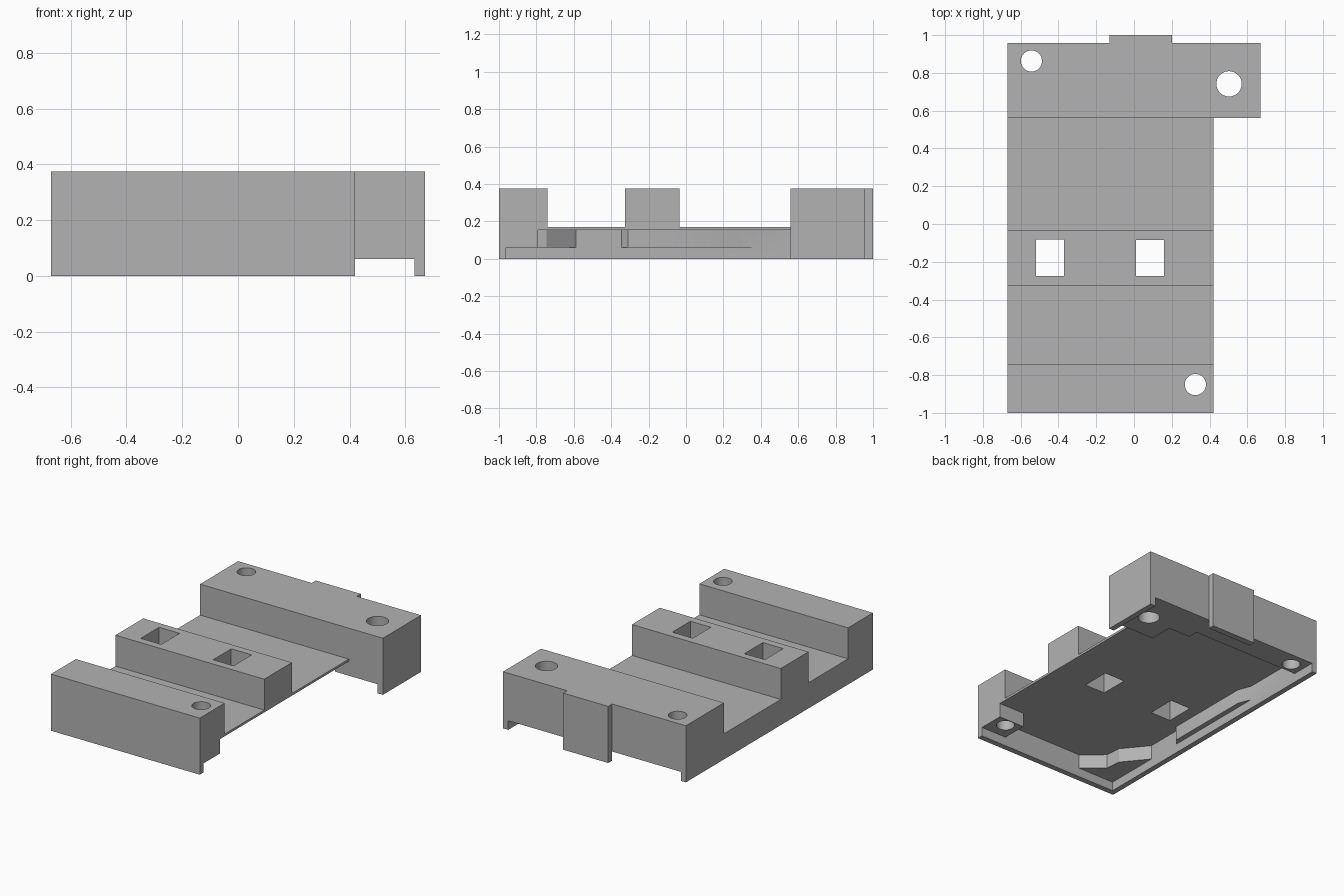
import bpy, bmesh, math

default = bpy.data.objects.get("Cube")
if default:
    bpy.data.objects.remove(default)

GREY = (0.45, 0.45, 0.45, 1.0)
grey = bpy.data.materials.new("plain grey")
grey.use_nodes = True
grey.diffuse_color = GREY
grey.node_tree.nodes["Principled BSDF"].inputs["Base Color"].default_value = GREY


def extrude(name, points, direction):
    """Prism from a closed outline, extruded along a direction."""
    bm = bmesh.new()
    face = bm.faces.new([bm.verts.new(p) for p in points])
    grown = bmesh.ops.extrude_face_region(bm, geom=[face])
    top = [v for v in grown["geom"] if isinstance(v, bmesh.types.BMVert)]
    bmesh.ops.translate(bm, vec=direction, verts=top)
    bmesh.ops.recalc_face_normals(bm, faces=bm.faces)
    mesh = bpy.data.meshes.new(name)
    bm.to_mesh(mesh)
    bm.free()
    mesh.materials.append(grey)
    obj = bpy.data.objects.new(name, mesh)
    bpy.context.collection.objects.link(obj)
    return obj


def upright(name, outline, z0, z1):
    return extrude(name, [(x, y, z0) for x, y in outline], (0, 0, z1 - z0))


def rect(x0, x1, y0, y1):
    return [(x0, y0), (x1, y0), (x1, y1), (x0, y1)]


def circle(x, y, r, n=48):
    return [(x + r * math.cos(i * math.tau / n), y + r * math.sin(i * math.tau / n))
            for i in range(n)]


FLOOR, TOP, LEDGE, CEILING = 0.17, 0.375, 0.06, 0.155
LEFT, RIGHT, EDGE, BACK = -0.67, 0.67, 0.42, 0.958
INNER = LEFT + 0.036

# Side profile: thin deck with three raised cross ribs
profile = [(-1, 0), (1, 0), (1, TOP), (0.56, TOP), (0.56, FLOOR), (-0.035, FLOOR),
           (-0.035, TOP), (-0.325, TOP), (-0.325, FLOOR), (-0.74, FLOOR),
           (-0.74, TOP), (-1, TOP)]
body = extrude("base_plate", [(LEFT, y, z) for y, z in profile], (RIGHT - LEFT, 0, 0))

# Shallow recess, open to the right and the back, closed at the back tab
shallow = [(INNER, -0.962), (0.8, -0.962), (0.8, 0.5), (0.632, 0.5), (0.632, 1.1),
           (0.21, 1.1), (0.21, BACK), (-0.14, BACK), (-0.14, 1.1), (INNER, 1.1)]

# Deep recess that leaves ledges round the screw holes
deep = [(0.8, -0.79), (0.23, -0.79), (0.23, -0.962), (-0.365, -0.962), (-0.495, -0.85),
        (-0.505, -0.745), (INNER, -0.587), (INNER, -0.345), (-0.6, -0.31),
        (-0.6, 0.286), (INNER, 0.37), (INNER, 0.79), (0.16, 0.79), (0.16, 0.72),
        (0.32, 0.72), (0.32, 0.56), (0.8, 0.56)]

cuts = [
    # Outline: narrow front body and the small tab at the back
    ("side_cut", rect(EDGE, 0.9, -1.2, 0.56), -0.2, 0.6),
    ("tab_left_cut", rect(0.2, 0.9, BACK, 1.2), -0.2, 0.6),
    ("tab_right_cut", rect(-0.9, -0.13, BACK, 1.2), -0.2, 0.6),
    ("shallow_recess", shallow, -0.2, LEDGE),
    ("deep_recess", deep, -0.1, CEILING),
    # Two windows and three screw holes
    ("window_right", rect(-0.52, -0.37, -0.275, -0.083), -0.2, 0.6),
    ("window_left", rect(0.01, 0.16, -0.275, -0.085), -0.2, 0.6),
    ("hole_back_right", circle(-0.543, 0.863, 0.056), -0.2, 0.6),
    ("hole_back_left", circle(0.503, 0.742, 0.067), -0.2, 0.6),
    ("hole_front", circle(0.325, -0.85, 0.056), -0.2, 0.6),
]

bpy.context.view_layer.objects.active = body
for name, outline, z0, z1 in cuts:
    cutter = upright(name, outline, z0, z1)
    cutter.hide_render = True
    mod = body.modifiers.new(name, "BOOLEAN")
    mod.operation = "DIFFERENCE"
    mod.solver = "EXACT"
    mod.object = cutter
    bpy.ops.object.modifier_apply(modifier=mod.name)
    bpy.data.objects.remove(cutter)

# Smooth hole walls, sharp edges elsewhere
bpy.ops.object.select_all(action="DESELECT")
body.select_set(True)
bpy.ops.object.shade_smooth_by_angle(angle=math.radians(30))
